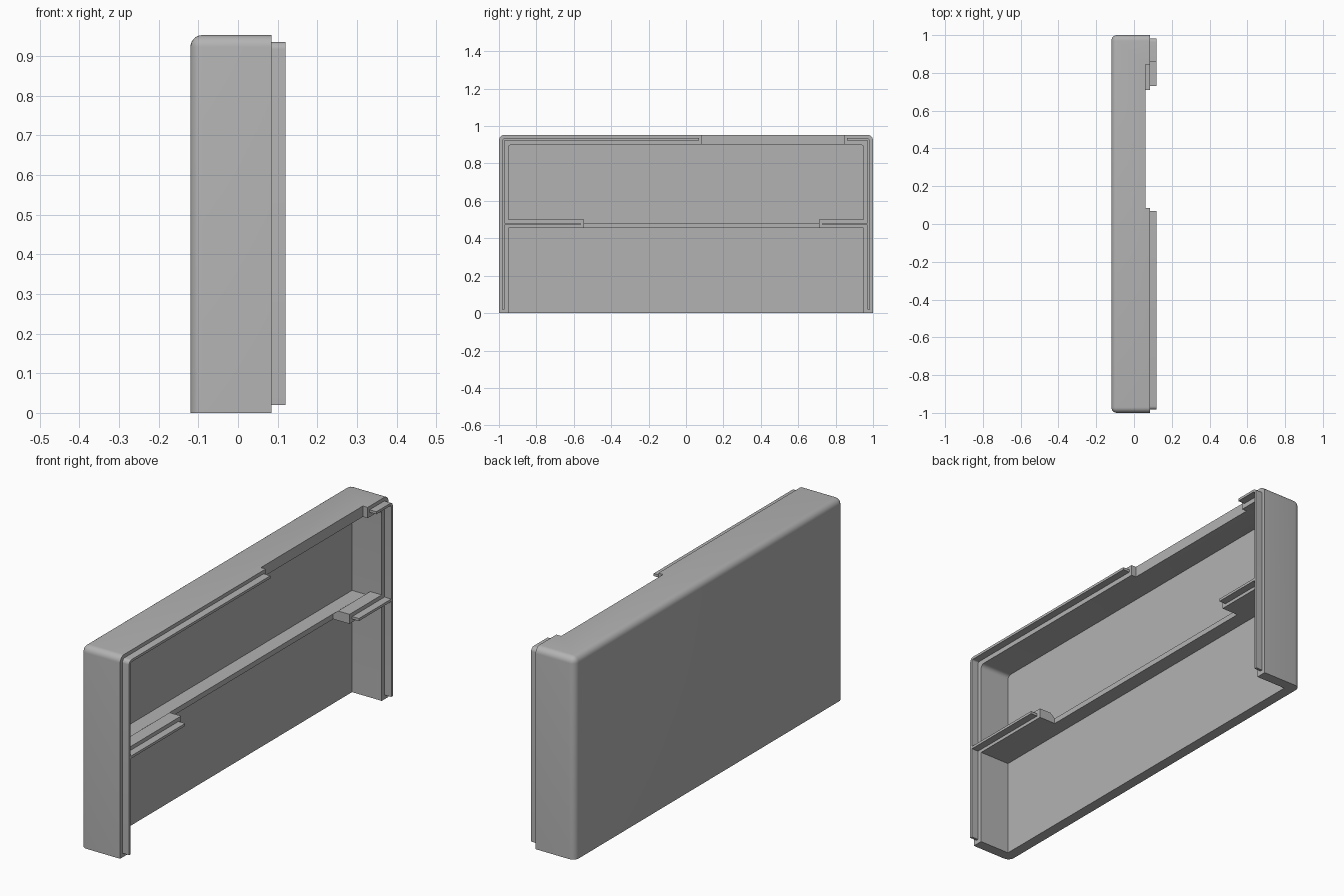
import bpy, bmesh, math
from mathutils import Vector

if "Cube" in bpy.data.objects:
    bpy.data.objects.remove(bpy.data.objects["Cube"], do_unlink=True)

# One plain grey for the whole casing
grey = bpy.data.materials.new("plain grey")
grey.use_nodes = True
grey.diffuse_color = (0.45, 0.45, 0.45, 1)
grey.node_tree.nodes["Principled BSDF"].inputs["Base Color"].default_value = grey.diffuse_color

BACK, RIM, LIP = -0.12, 0.085, 0.12      # depth stations along x
HEIGHT, WALL, RADIUS = 0.953, 0.05, 0.03
SHELF_LOW, SHELF_TOP, BLOCK_TOP = 0.455, 0.48, 0.50
SHELF_FRONT = 0.0


def finish(name, bm):
    bmesh.ops.recalc_face_normals(bm, faces=bm.faces[:])
    mesh = bpy.data.meshes.new(name)
    bm.to_mesh(mesh)
    bm.free()
    mesh.materials.append(grey)
    ob = bpy.data.objects.new(name, mesh)
    bpy.context.collection.objects.link(ob)
    return ob


def prism(name, points, direction):
    """Extrude a closed outline along a vector."""
    bm = bmesh.new()
    face = bm.faces.new([bm.verts.new(p) for p in points])
    ext = bmesh.ops.extrude_face_region(bm, geom=[face])
    moved = [v for v in ext["geom"] if isinstance(v, bmesh.types.BMVert)]
    bmesh.ops.translate(bm, verts=moved, vec=Vector(direction))
    return finish(name, bm)


def box(name, x0, x1, y0, y1, z0, z1, rounded=None, radius=RADIUS):
    """Box whose edges passing the rule are rounded."""
    bm = bmesh.new()
    bmesh.ops.create_cube(bm, size=1)
    for v in bm.verts:
        v.co = ((x0, x1)[v.co.x > 0], (y0, y1)[v.co.y > 0], (z0, z1)[v.co.z > 0])
    if rounded:
        edges = [e for e in bm.edges if rounded(*[v.co for v in e.verts])]
        bmesh.ops.bevel(bm, geom=edges, offset=radius, segments=6,
                        profile=0.5, affect='EDGES', clamp_overlap=True)
    return finish(name, bm)


def cut(ob, cutter):
    cutter.hide_render = True
    mod = ob.modifiers.new("cut", 'BOOLEAN')
    mod.operation, mod.solver, mod.object = 'DIFFERENCE', 'EXACT', cutter
    bpy.context.view_layer.objects.active = ob
    bpy.ops.object.modifier_apply(modifier=mod.name)
    bpy.data.objects.remove(cutter, do_unlink=True)


def outer_edge(a, b):
    at_back = max(a.x, b.x) < 0 and max(a.z, b.z) > 0.1
    top_corner = abs(a.x - b.x) > 0.1 and a.z > 0.1
    return at_back or top_corner


def inner_corner(a, b):
    return abs(a.x - b.x) > 0.1 and a.z > 0.1


# Shell, open at the front rim and underneath
shell = box("shell", BACK, RIM, -1, 1, 0, HEIGHT, outer_edge)
cut(shell, box("cavity", BACK + WALL, 0.3, -1 + WALL, 1 - WALL, -0.2, 0.902,
               inner_corner, 0.02))
# Finger notch in the top wall
cut(shell, box("notch", 0.06, 0.3, 0.085, 0.845, 0.8, 1.2))

# Shelf across the middle with a thicker block at each end
box("middle_shelf", BACK + 0.03, SHELF_FRONT, -0.97, 0.97, SHELF_LOW, SHELF_TOP)
block = [(SHELF_FRONT - 0.01, SHELF_LOW), (RIM, SHELF_LOW), (RIM, BLOCK_TOP),
         (SHELF_FRONT + 0.025, BLOCK_TOP), (SHELF_FRONT, SHELF_TOP),
         (SHELF_FRONT - 0.01, SHELF_TOP)]


def arc_path(side, inset, top_end):
    """Side-to-top path around a rounded corner, as (y, z) points."""
    y, z, r = 1 - inset, HEIGHT - inset, 0.036 - inset
    path = [(side * y, 0.02)]
    for i in range(7):
        a = math.radians(15 * i)
        path.append((side * (y - r + r * math.cos(a)), z - r + r * math.sin(a)))
    return path + [(top_end, z)]


# Thin locating lip on the rim, plus its branch along each shelf block
for word, side, block_end, lip_end, top_end in (
        ("right", -1, -0.545, -0.565, 0.07), ("left", 1, 0.71, 0.73, 0.86)):
    start = side * 0.97
    prism(word + "_shelf_block", [(x, start, z) for x, z in block],
          (0, block_end - start, 0))
    outline = arc_path(side, 0.017, top_end) + arc_path(side, 0.029, top_end)[::-1]
    lip = prism(word + "_rim_lip", [(RIM - 0.005, y, z) for y, z in outline],
                (LIP - RIM + 0.005, 0, 0))
    box(word + "_shelf_lip", RIM - 0.005, LIP, min(start + side * 0.004, lip_end),
        max(start + side * 0.004, lip_end), 0.47, 0.482)

# Smooth the rounded edges, keep the rest crisp
for ob in bpy.context.collection.objects:
    if ob.type == 'MESH' and ob.data.materials and ob.data.materials[0] == grey:
        bpy.ops.object.select_all(action='DESELECT')
        ob.select_set(True)
        bpy.context.view_layer.objects.active = ob
        bpy.ops.object.shade_smooth_by_angle(angle=math.radians(35))
